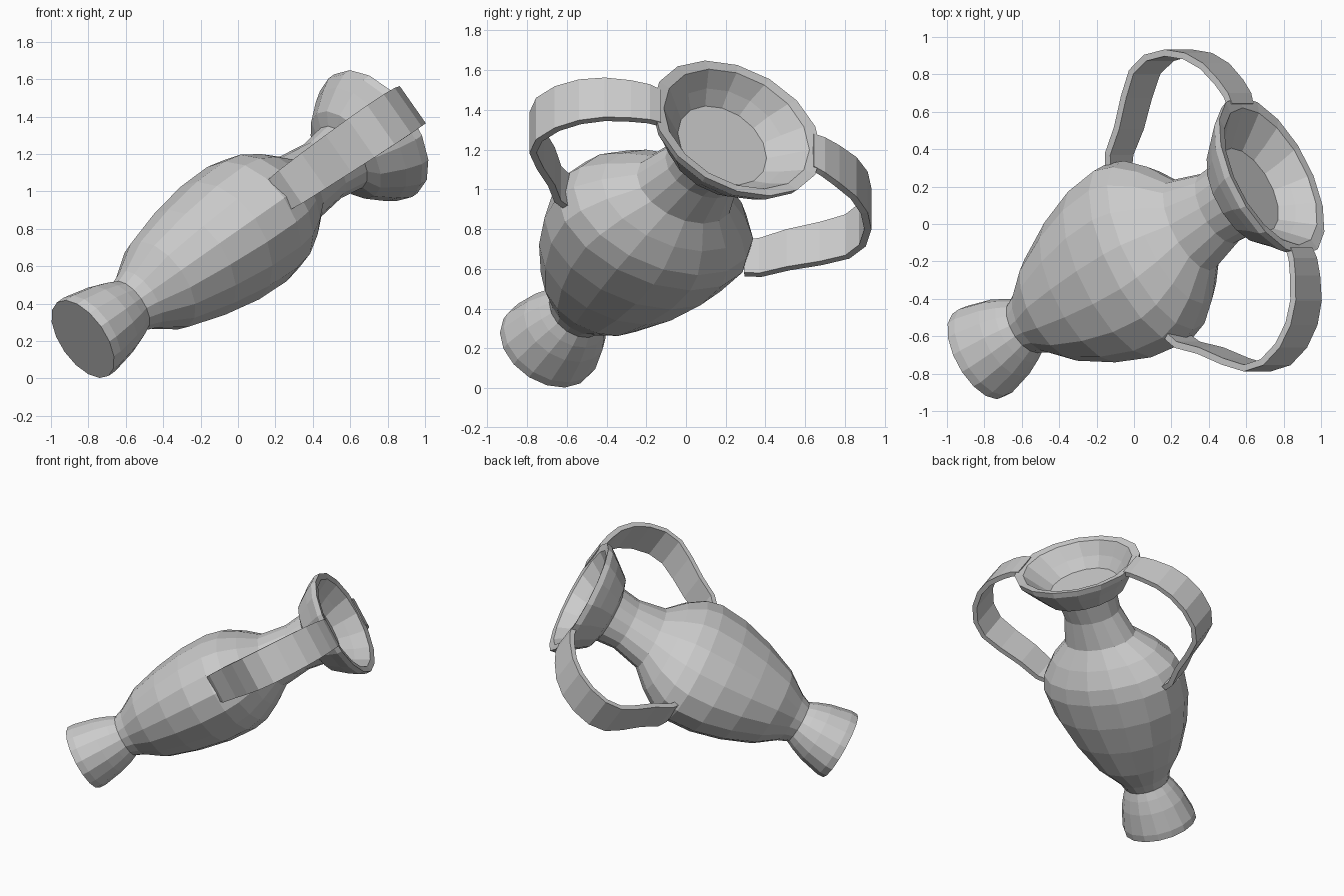
import bpy, bmesh, math
from mathutils import Vector, Matrix

if "Cube" in bpy.data.objects:
    bpy.data.objects.remove(bpy.data.objects["Cube"])

# Tilted frame: local z runs up the vase axis, local y points at the handles
foot_centre = Vector((-0.83, -0.70, 0.21))
mouth_centre = Vector((0.74, 0.26, 1.31))
axis = (mouth_centre - foot_centre).normalized()
side = (Vector((0, 1, 0)) - axis * axis.y).normalized()
flat = side.cross(axis)   # points to the underside of the leaning vase
FRAME = Matrix.Translation(foot_centre) @ Matrix((flat, side, axis)).transposed().to_4x4()


def loft(name, rings):
    """Skin closed rings of local points and cap both ends."""
    bm = bmesh.new()
    loops = [[bm.verts.new(p) for p in ring] for ring in rings]
    n = len(loops[0])
    for a, b in zip(loops, loops[1:]):
        for i in range(n):
            j = (i + 1) % n
            bm.faces.new((a[i], a[j], b[j], b[i]))
    bm.faces.new(loops[0])
    bm.faces.new(loops[-1])
    bmesh.ops.recalc_face_normals(bm, faces=bm.faces[:])
    bm.transform(FRAME)
    mesh = bpy.data.meshes.new(name)
    bm.to_mesh(mesh)
    bm.free()
    obj = bpy.data.objects.new(name, mesh)
    bpy.context.collection.objects.link(obj)
    return obj


def oval(s, rx, ry, sides=16):
    return [Vector((rx * math.cos(2 * math.pi * i / sides),
                    ry * math.sin(2 * math.pi * i / sides), s)) for i in range(sides)]


# Foot, oval body, neck, flared mouth and inner bowl: (height, thin radius, wide radius)
profile = [(0.0, .24, .265), (.05, .24, .268), (.2, .21, .23), (.29, .18, .19), (.345, .155, .16),
           (.41, .18, .19), (.56, .27, .315), (.78, .33, .435), (1.0, .367, .515),
           (1.2, .372, .54), (1.31, .35, .505), (1.43, .285, .41), (1.55, .20, .27),
           (1.75, .175, .21), (1.89, .195, .22), (1.92, .27, .30), (2.03, .35, .39),
           (2.10, .388, .46), (2.14, .388, .475), (2.132, .345, .41), (2.04, .29, .32),
           (1.97, .23, .25)]
loft("vase_body", [oval(*p) for p in profile])

# Strap handles: (height, distance from axis) from shoulder to rim
path = [(1.22, .50), (1.26, .57), (1.38, .665), (1.50, .79), (1.61, .885), (1.73, .91),
        (1.86, .875), (1.97, .80), (2.05, .70), (2.10, .58), (2.125, .49), (2.125, .43)]


def handle(name, sign, sag):
    rings = []
    for i, (s, w) in enumerate(path):
        s0, w0 = path[max(i - 1, 0)]
        s1, w1 = path[min(i + 1, len(path) - 1)]
        t = Vector((0, w1 - w0, s1 - s0)).normalized()
        nrm = Vector((0, t.z, -t.y)) * 0.018
        f = i / (len(path) - 1)
        half = 0.10 + 0.028 * math.sin(math.pi * f)
        shift = sag * (1 - f ** 2)
        ring = []
        for u, k in ((-1, -1), (1, -1), (1, 1), (-1, 1)):
            p = Vector((shift + u * half, w, s)) + nrm * k
            ring.append(Vector((p.x, p.y * sign, p.z)))
        rings.append(ring)
    return loft(name, rings)


handle("handle_back", 1, 0.065)
handle("handle_front", -1, -0.03)
